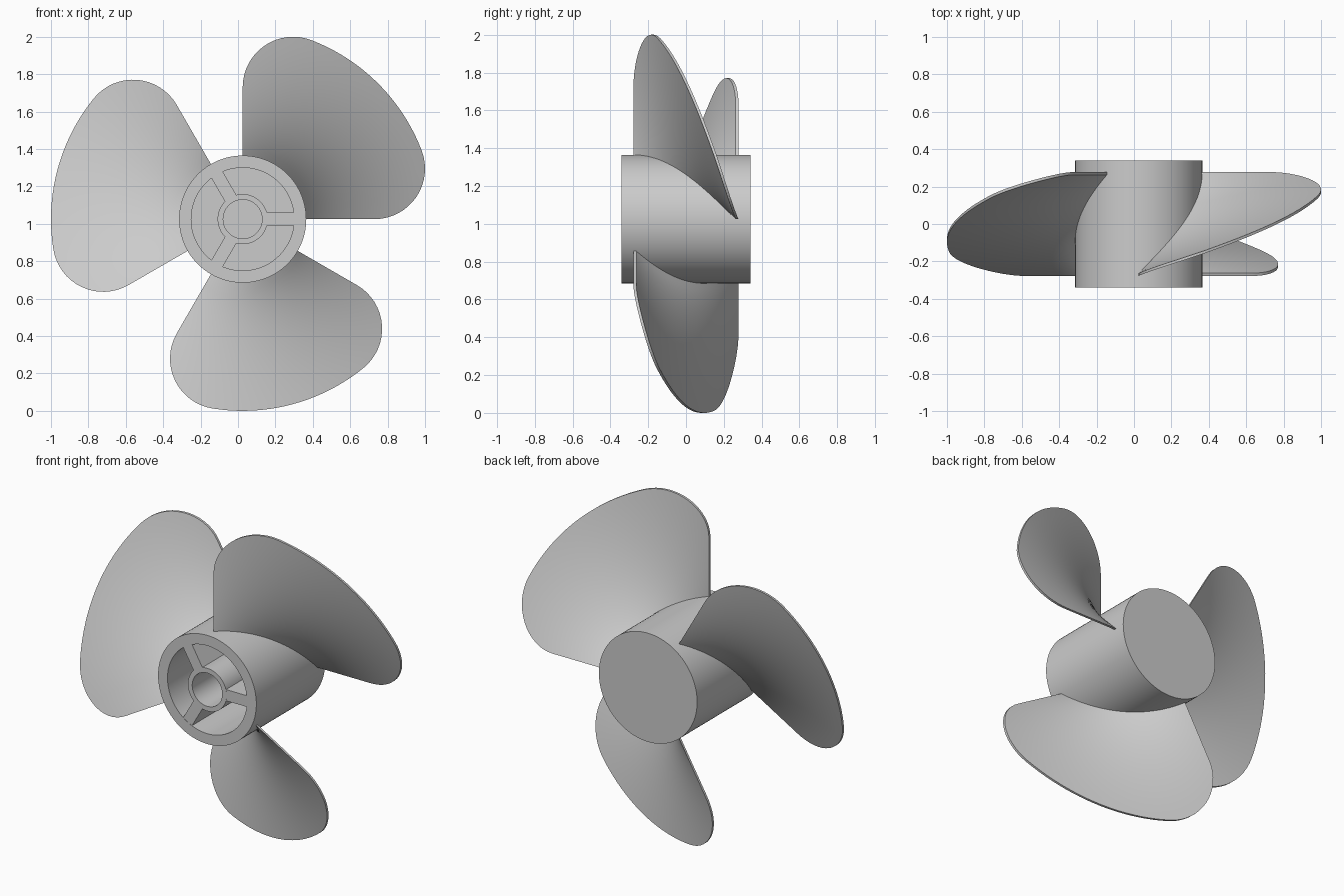
import bpy, bmesh
from math import sin, cos, pi, atan2, hypot, radians
from mathutils import Matrix

if "Cube" in bpy.data.objects:
    bpy.data.objects.remove(bpy.data.objects["Cube"])

CENTRE = (0.025, 0, 1.025)
TIP_R, FILLET, EDGE = 1.025, 0.27, 0.705   # blade tip radius, corner radius, straight edge end
ROOT_R, THICK, PITCH = 0.325, 0.015, 0.27  # PITCH is half the axial rise of a blade
FRONT, BACK, FLOOR = -0.34, 0.34, 0.275


def finish(bm, name):
    bmesh.ops.remove_doubles(bm, verts=bm.verts, dist=1e-5)
    bmesh.ops.recalc_face_normals(bm, faces=bm.faces)
    mesh = bpy.data.meshes.new(name)
    bm.to_mesh(mesh)
    bm.free()
    return mesh


def place(mesh, name, angle=0.0):
    ob = bpy.data.objects.new(name, mesh)
    ob.location = CENTRE
    ob.rotation_euler = (0, angle, 0)
    bpy.context.collection.objects.link(ob)
    return ob


def hub_mesh(profile, seg=96):
    # revolve a (radius, y) profile around the y axis
    bm = bmesh.new()
    rings = [[bm.verts.new((r * cos(2 * pi * i / seg), y, r * sin(2 * pi * i / seg)))
              for i in range(seg)] for r, y in profile]
    for a, b in zip(rings, rings[1:]):
        for i in range(seg):
            j = (i + 1) % seg
            bm.faces.new((a[i], a[j], b[j], b[i]))
    return finish(bm, "hub")


def blade_mesh(rows=14):
    # outline in polar form: rounded corner, tip arc, mirrored about 45 degrees
    join = atan2(FILLET, EDGE)
    half = []
    for i in range(17):
        p = -pi / 2 + (join + pi / 2) * i / 16
        u, v = EDGE + FILLET * cos(p), FILLET + FILLET * sin(p)
        half.append((hypot(u, v), atan2(v, u)))
    half += [(TIP_R, join + (pi / 4 - join) * i / 10) for i in range(1, 11)]
    outline = half + [(r, pi / 2 - a) for r, a in reversed(half[:-1])]

    bm = bmesh.new()
    sides = []
    for off in (-THICK / 2, THICK / 2):
        grid = []
        for tip, a in outline:
            y = PITCH * (1 - 4 * a / pi) + off   # helical sweep
            col = []
            for k in range(rows + 1):
                r = ROOT_R + (tip - ROOT_R) * k / rows
                col.append(bm.verts.new((r * cos(a), y, r * sin(a))))
            grid.append(col)
        sides.append(grid)
        for c, d in zip(grid, grid[1:]):
            for k in range(rows):
                bm.faces.new((c[k], c[k + 1], d[k + 1], d[k]))
    # rim joining the two sides
    loops = [[c[0] for c in g] + g[-1][1:] + [c[-1] for c in reversed(g[:-1])]
             + g[0][-2:0:-1] for g in sides]
    n = len(loops[0])
    for i in range(n):
        j = (i + 1) % n
        bm.faces.new((loops[0][i], loops[0][j], loops[1][j], loops[1][i]))
    return finish(bm, "blade")


def spoke_mesh():
    bm = bmesh.new()
    r0, r1, y0, y1 = 0.128, 0.28, FRONT + 0.001, FLOOR + 0.01
    bmesh.ops.create_cube(bm, size=1, matrix=Matrix.Translation(
        ((r0 + r1) / 2, (y0 + y1) / 2, 0)) @ Matrix.Diagonal((r1 - r0, y1 - y0, 0.07, 1)))
    return finish(bm, "spoke")


# hub: closed back, outer wall, hollow ring, inner sleeve with bore
hub = place(hub_mesh([(0, BACK), (0.34, BACK), (0.34, FRONT), (0.275, FRONT),
                      (0.275, FLOOR), (0.134, FLOOR), (0.134, FRONT),
                      (0.104, FRONT), (0.104, FLOOR), (0, FLOOR)]), "hub")

# three blades and three spokes around the axis
blade, spoke = blade_mesh(), spoke_mesh()
smooth = [hub]
for i in range(3):
    ang = radians(120 * i)
    smooth.append(place(blade, f"blade_{i + 1}", ang))
    place(spoke, f"spoke_{i + 1}", ang)

for ob in smooth[:2]:   # blades share one mesh
    bpy.ops.object.select_all(action='DESELECT')
    ob.select_set(True)
    bpy.context.view_layer.objects.active = ob
    bpy.ops.object.shade_smooth_by_angle(angle=radians(35))
